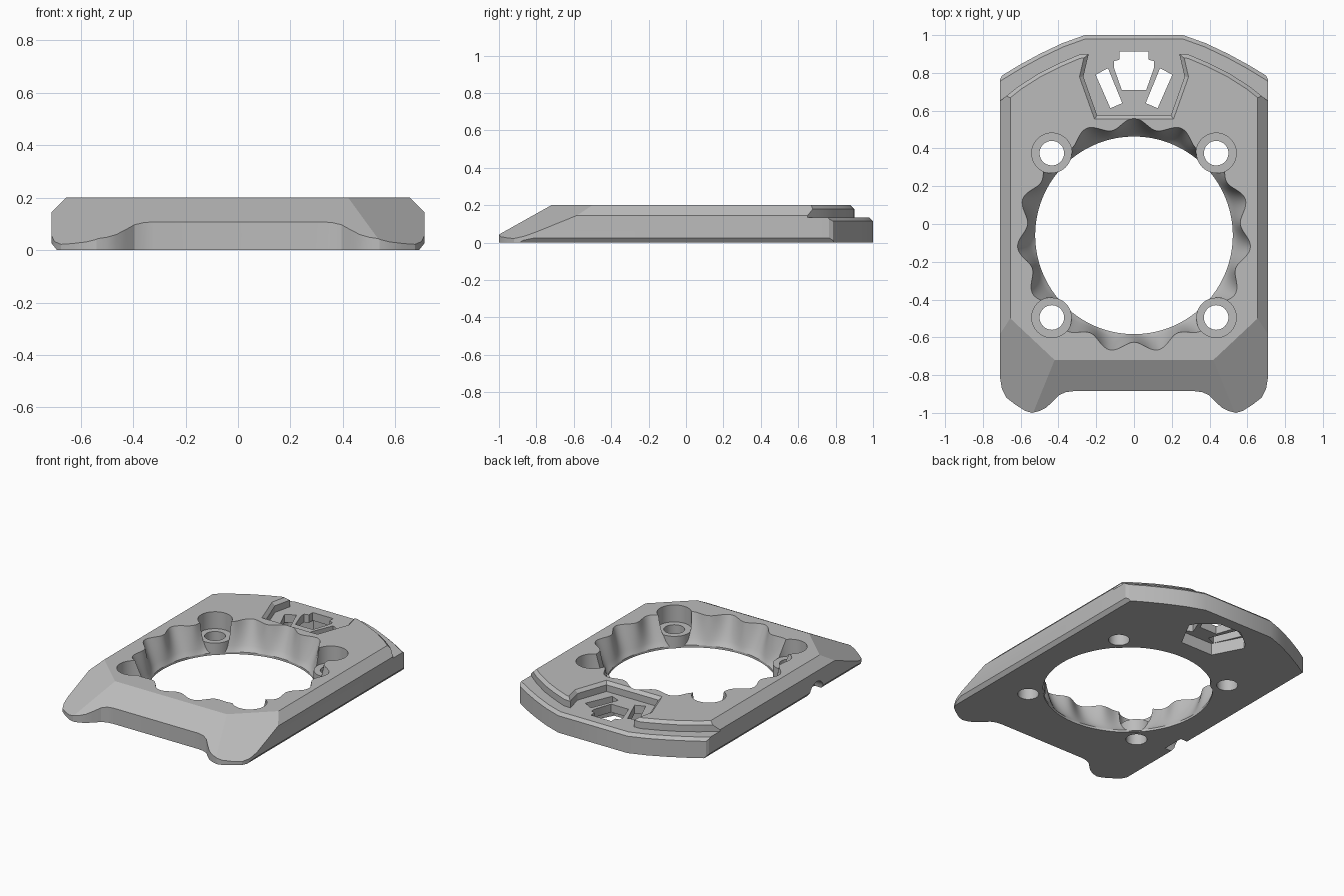
import bpy
import bmesh
from math import sin, cos, pi, radians
from mathutils import Vector

if "Cube" in bpy.data.objects:
    bpy.data.objects.remove(bpy.data.objects["Cube"])

TOP = 0.2
LEDGE = 0.135

grey = bpy.data.materials.new("plain_grey")
grey.use_nodes = True
grey.diffuse_color = (0.5, 0.5, 0.5, 1)
grey.node_tree.nodes["Principled BSDF"].inputs["Base Color"].default_value = (0.5, 0.5, 0.5, 1)


def loft(name, rings):
    """Closed solid from (points, z) rings of equal length."""
    bm = bmesh.new()
    loops = [[bm.verts.new((p[0], p[1], z)) for p in pts] for pts, z in rings]
    n = len(loops[0])
    for a, b in zip(loops, loops[1:]):
        for i in range(n):
            j = (i + 1) % n
            bm.faces.new((a[i], a[j], b[j], b[i]))
    bm.faces.new(loops[0][::-1])
    bm.faces.new(loops[-1])
    bmesh.ops.recalc_face_normals(bm, faces=bm.faces)
    mesh = bpy.data.meshes.new(name)
    bm.to_mesh(mesh)
    bm.free()
    mesh.materials.append(grey)
    obj = bpy.data.objects.new(name, mesh)
    bpy.context.scene.collection.objects.link(obj)
    return obj


def prism(name, pts, z0, z1):
    return loft(name, [(pts, z0), (pts, z1)])


def circle(x, y, r, n=48):
    return [(x + r * cos(2 * pi * i / n), y + r * sin(2 * pi * i / n)) for i in range(n)]


def mirrored(half):
    """Close a half outline across x = 0."""
    return half + [(-x, y) for x, y in reversed(half)]


def combine(target, tool, operation="DIFFERENCE"):
    tool.hide_render = True
    mod = target.modifiers.new("combine", "BOOLEAN")
    mod.operation = operation
    mod.solver = "EXACT"
    mod.object = tool
    bpy.context.view_layer.objects.active = target
    bpy.ops.object.modifier_apply(modifier=mod.name)
    bpy.data.objects.remove(tool)


def offset(pts, d):
    """Grow a counter-clockwise outline by d with mitred corners."""
    out = []
    for i, p in enumerate(pts):
        p = Vector(p)
        a = (p - Vector(pts[i - 1])).normalized()
        b = (Vector(pts[(i + 1) % len(pts)]) - p).normalized()
        na, nb = Vector((a.y, -a.x)), Vector((b.y, -b.x))
        out.append(p + (na + nb) * d / (1 + na.dot(nb)))
    return out


# Plate outline: front bay, rounded front lobes, straight sides, arched back
lobe = [(0.32, -0.885), (0.36, -0.89), (0.395, -0.905), (0.43, -0.94), (0.465, -0.972),
        (0.5, -0.99), (0.54, -1), (0.575, -0.99), (0.63, -0.955), (0.675, -0.92),
        (0.7, -0.87), (0.71, -0.81)]
back = [(0.71, 0.765), (0.7, 0.785), (0.61, 0.84), (0.5, 0.9), (0.38, 0.957), (0.26, 1)]
body = prism("mounting_plate", mirrored(lobe + back), 0, TOP)

# Bevel planes on the plate, given as (point, normal)
planes = [((0, -0.72, TOP), (0, -0.56, 1))]
for s in (1, -1):
    planes += [((s * 0.655, 0, TOP), (s, 0, 1)),
               ((s * 0.69, 0, 0), (s * 0.025, 0, -0.02)),
               ((s * 0.42, -0.72, TOP), (s * 0.38, -0.405, 1))]
    for a, b in zip(back[1:], back[2:]):
        d = (Vector(b) - Vector(a)).normalized()
        planes.append(((s * a[0], a[1], 0.115), (s * d.y, -d.x, 1)))
planes.append(((0, 1, 0.115), (0, 1, 1)))

bm = bmesh.new()
bm.from_mesh(body.data)
for co, no in planes:
    cut = bmesh.ops.bisect_plane(bm, geom=bm.verts[:] + bm.edges[:] + bm.faces[:], dist=1e-5,
                                 plane_co=co, plane_no=Vector(no).normalized(), clear_outer=True)
    edges = [e for e in cut["geom_cut"] if isinstance(e, bmesh.types.BMEdge) and e.is_boundary]
    bmesh.ops.edgeloop_fill(bm, edges=edges)
bmesh.ops.remove_doubles(bm, verts=bm.verts[:], dist=1e-5)
bmesh.ops.recalc_face_normals(bm, faces=bm.faces)
bm.to_mesh(body.data)
bm.free()

# Stepped back ledge with the centre recess and a bevelled upper edge
step = mirrored([(0.195, 0.575), (0.268, 0.78), (0.24, 0.9), (0.29, 0.897), (0.4, 0.85),
                 (0.5, 0.8), (0.61, 0.73), (0.71, 0.65), (0.9, 0.53), (0.9, 1.3)])
combine(body, loft("ledge_cutter", [(step, LEDGE), (step, 0.18), (offset(step, 0.02), TOP),
                                    (offset(step, 0.022), 0.25)]))

# Fluted central opening, round at the bottom and scalloped at the top
LOBES, STEPS = 15, 240
rings = []
for z in (-0.05, 0.015, 0.03, 0.05, 0.075, 0.1, 0.125, 0.15, 0.175, 0.201, 0.25):
    t = min(max((z - 0.015) / 0.185, 0), 1) ** 0.75
    ring = []
    for i in range(STEPS):
        a = 2 * pi * i / STEPS
        r = 0.523 + t * (0.07 + 0.027 * cos(LOBES * (a - pi / 2)))
        ring.append((r * cos(a), -0.06 + r * sin(a)))
    rings.append((ring, z))
combine(body, loft("opening_cutter", rings))

# Four screw seats: boss, counterbore and through hole
for x in (-0.435, 0.435):
    for y in (0.375, -0.495):
        combine(body, prism("boss", circle(x, y, 0.105), 0.004, 0.1), "UNION")
        combine(body, prism("counterbore", circle(x, y, 0.1065), 0.085, 0.3), "DIFFERENCE")
        combine(body, prism("screw_hole", circle(x, y, 0.065), -0.1, 0.3))

# Vent: hollow below, with a notched window and two slanted slots above
combine(body, prism("vent_hollow", mirrored([(0.12, 0.6), (0.22, 0.79), (0.2, 0.83), (0.08, 0.925)]),
                    -0.1, 0.08))
combine(body, prism("window", mirrored([(0.065, 0.71), (0.107, 0.83), (0.107, 0.862), (0.077, 0.87),
                                        (0.077, 0.912)]), -0.1, 0.3))
for s in (1, -1):
    slot = [(0.062, 0.64), (0.125, 0.613), (0.203, 0.79), (0.138, 0.825)]
    combine(body, prism("slot", [(s * x, y) for x, y in slot], -0.1, 0.3))

# Small arched cable notch under one side
arch = prism("cable_notch", circle(0, 0, 0.075, 32), -0.06, 0.06)
arch.rotation_euler = (0, radians(90), 0)
arch.location = (-0.7, -0.39, 0)
bpy.context.view_layer.update()
combine(body, arch)

# Smooth the flutes and bores, keep the hard edges
bpy.ops.object.select_all(action="DESELECT")
body.select_set(True)
bpy.context.view_layer.objects.active = body
bpy.ops.object.shade_smooth_by_angle(angle=radians(20))
